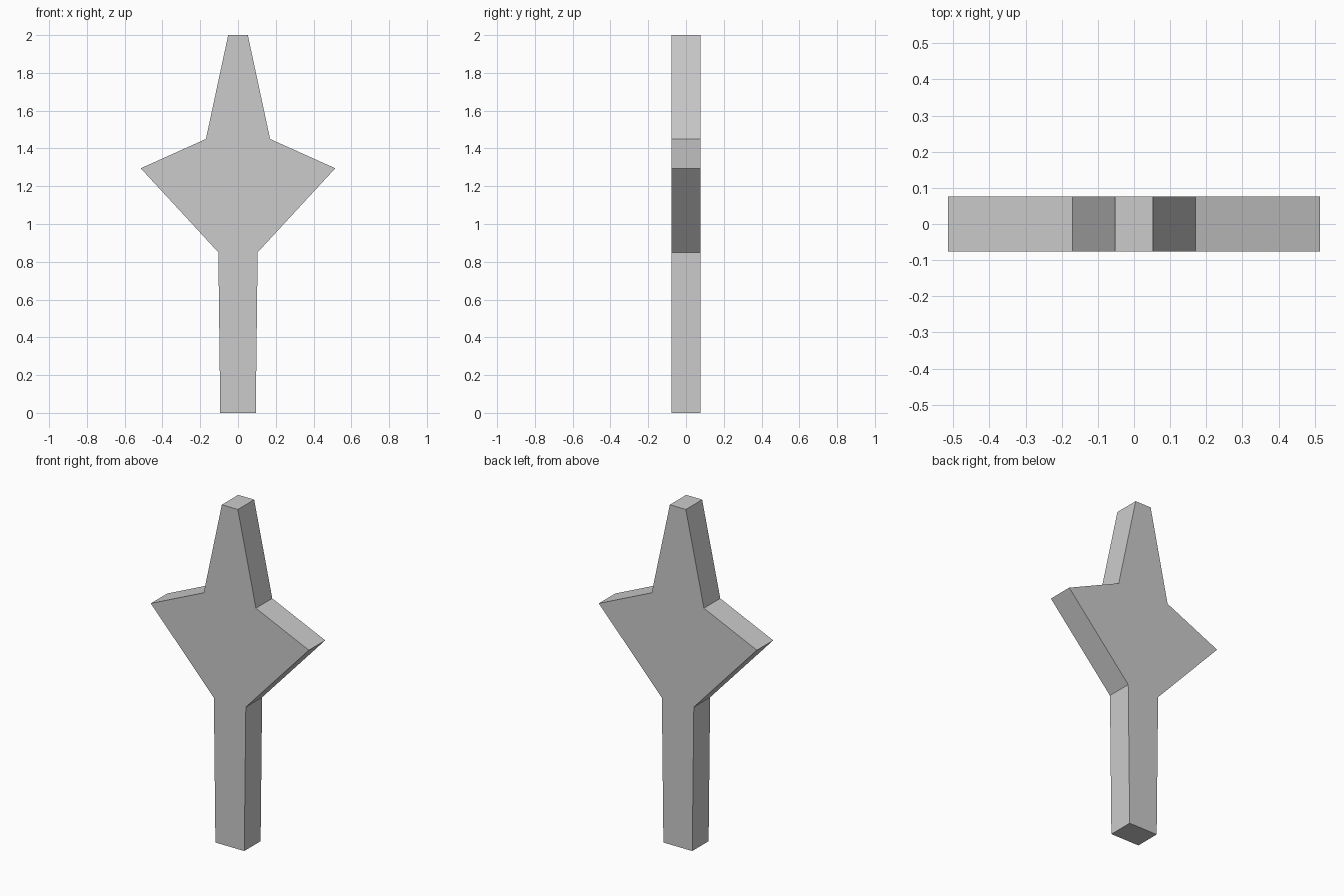
import bpy
import bmesh
from mathutils import Vector

cube = bpy.data.objects.get("Cube")
if cube:
    bpy.data.objects.remove(cube, do_unlink=True)

# Plain grey surface
GREY = (0.6, 0.6, 0.6, 1.0)
grey = bpy.data.materials.new("plain grey")
grey.use_nodes = True
grey.diffuse_color = GREY
grey.node_tree.nodes["Principled BSDF"].inputs["Base Color"].default_value = GREY

# Half outline from foot to tip: (half width, height)
HALF = [(0.094, 0), (0.104, 0.85), (0.515, 1.295), (0.17, 1.45), (0.052, 2)]
DEPTH = 0.152


def extruded_plate(name, outline, depth, material):
    """Extrude a closed x-z outline along y, centred on y = 0."""
    bm = bmesh.new()
    front = bm.faces.new([bm.verts.new((x, -depth / 2, z)) for x, z in outline])
    result = bmesh.ops.extrude_face_region(bm, geom=[front], use_keep_orig=True)
    moved = [v for v in result["geom"] if isinstance(v, bmesh.types.BMVert)]
    bmesh.ops.translate(bm, verts=moved, vec=Vector((0, depth, 0)))
    bmesh.ops.recalc_face_normals(bm, faces=bm.faces)
    mesh = bpy.data.meshes.new(name)
    bm.to_mesh(mesh)
    bm.free()
    mesh.materials.append(material)
    obj = bpy.data.objects.new(name, mesh)
    bpy.context.collection.objects.link(obj)
    return obj


# Four-pointed spike with a long tapered stem
mirrored = [(-x, z) for x, z in reversed(HALF)]
extruded_plate("pointed_stake", HALF + mirrored, DEPTH, grey)
